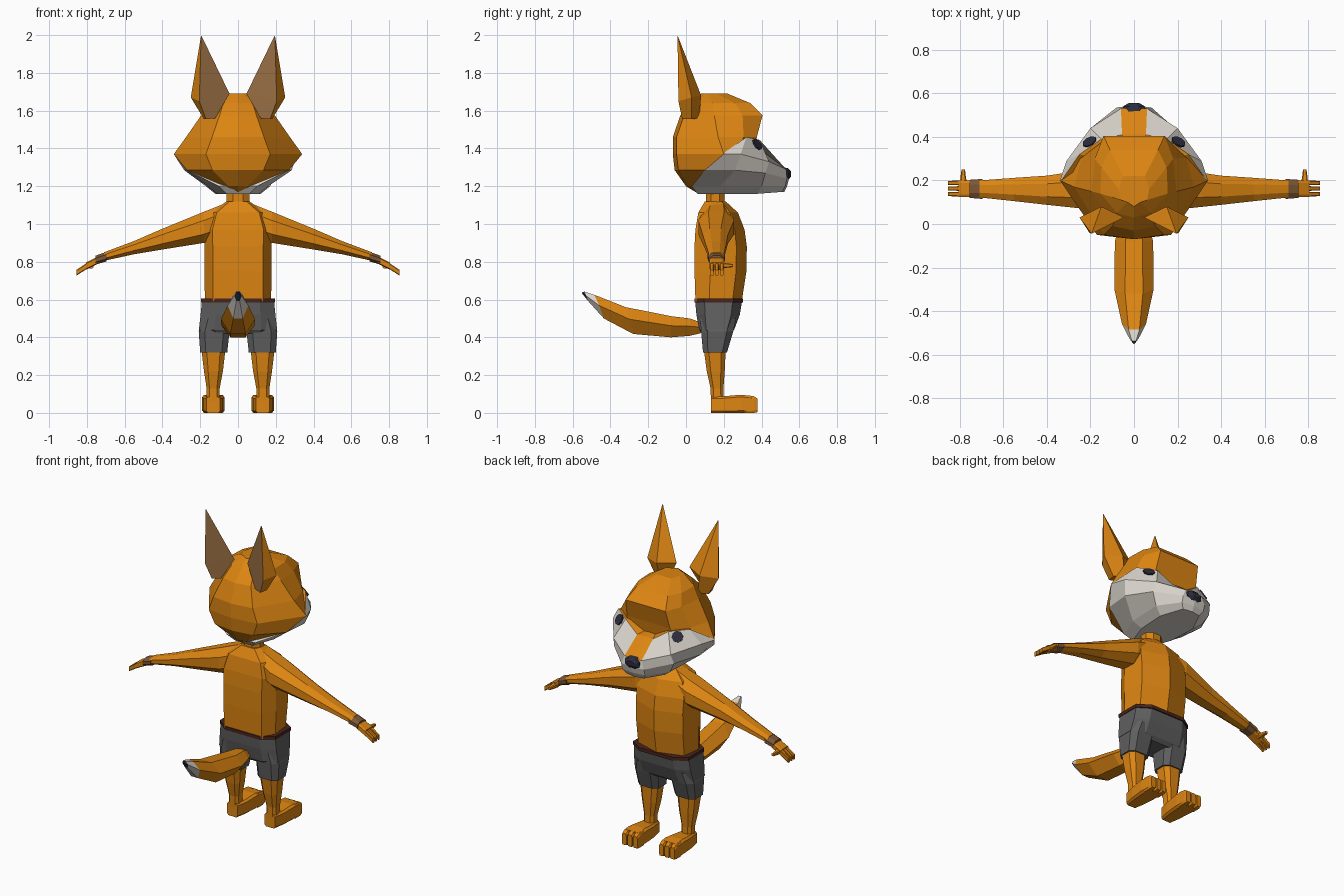
import bpy, bmesh, math
from mathutils import Vector


def material(name, rgb):
    m = bpy.data.materials.new(name)
    m.diffuse_color = (*rgb, 1)
    return m


ORANGE = material("orange fur", (0.72, 0.235, 0.006))
WHITE = material("white fur", (0.70, 0.66, 0.60))
GREY = material("grey cloth", (0.115, 0.115, 0.115))
BROWN = material("inner ear brown", (0.33, 0.165, 0.06))
BELT = material("dark red brown leather", (0.065, 0.017, 0.012))
BAND = material("wristband brown", (0.20, 0.095, 0.035))
DARK = material("blue black", (0.025, 0.025, 0.045))


def loft(name, rings, mats, rule=None):
    """Skin a list of equal rings; rule(ring, segment) picks the material."""
    bm = bmesh.new()
    vs = [[bm.verts.new(p) for p in r] for r in rings]
    n = len(rings[0])
    for i in range(len(vs) - 1):
        for j in range(n):
            k = (j + 1) % n
            f = bm.faces.new((vs[i][j], vs[i][k], vs[i + 1][k], vs[i + 1][j]))
            f.material_index = rule(i, j) if rule else 0
    bm.faces.new(vs[0][::-1])
    cap = bm.faces.new(vs[-1])
    cap.material_index = rule(len(vs) - 2, 0) if rule else 0
    bmesh.ops.recalc_face_normals(bm, faces=bm.faces[:])
    me = bpy.data.meshes.new(name)
    bm.to_mesh(me)
    bm.free()
    for m in mats:
        me.materials.append(m)
    ob = bpy.data.objects.new(name, me)
    bpy.context.collection.objects.link(ob)
    return ob


def both(half):
    """Complete a half ring whose last point lies on the middle plane."""
    return [Vector(p) for p in half] + [Vector((-p[0], p[1], p[2])) for p in half[-2::-1]]


def box_ring(axis, at, a0, a1, b0, b1, c=0.28):
    """Chamfered rectangle across an axis; a and b are the other two axes."""
    am, bm_, ah, bh = (a0 + a1) / 2, (b0 + b1) / 2, (a1 - a0) / 2, (b1 - b0) / 2
    k = 1 - 2 * c
    out = []
    for u, v in ((1, -k), (1, k), (k, 1), (-k, 1), (-1, k), (-1, -k), (-k, -1), (k, -1)):
        p = [am + u * ah, bm_ + v * bh]
        p.insert("xyz".index(axis), at)
        out.append(Vector(p))
    return out


def tube(name, axis, rows, mat, c=0.28):
    return loft(name, [box_ring(axis, *r, c) for r in rows], [mat])


def pair(name, axis, rows, mat, c=0.28):
    rings = [box_ring(axis, *r, c) for r in rows]
    mirror_pair(name, rings, [mat])


def mirror_pair(name, rings, mats, rule=None):
    for side, s in (("right", 1), ("left", -1)):
        loft(f"{side}_{name}", [[(p[0] * s, p[1], p[2]) for p in r] for r in rings], mats, rule)


# Skull: height, side width, back, side depth, temple x/y, brow x/y
skull = []
for z, w, yb, ys, mx, my, fx, yf in (
        (1.17, .06, .05, .10, .06, .14, .05, .20),
        (1.20, .10, .00, .06, .09, .14, .07, .22),
        (1.285, .27, -.06, .10, .24, .20, .16, .30),
        (1.37, .34, -.07, .20, .285, .275, .17, .36),
        (1.46, .275, -.07, .17, .24, .305, .15, .375),
        (1.575, .195, -.03, .15, .18, .30, .14, .405),
        (1.64, .155, .03, .14, .15, .26, .11, .34),
        (1.69, .06, .08, .11, .07, .16, .05, .22)):
    half = [(0, yb, z), (w * .5, yb + .02, z), (w, ys, z), (mx, my, z), (fx, yf, z), (0, yf, z)]
    skull.append([Vector(p) for p in half] +
                 [Vector((-p[0], p[1], p[2])) for p in half[-2:0:-1]])
loft("skull", skull, [ORANGE])

# Cheeks and muzzle, with the orange bridge along the top
muzzle = [both(h) for h in (
    [(.06, .06, 1.16), (.11, .20, 1.16), (.12, .38, 1.16), (.06, .51, 1.17), (0, .52, 1.17)],
    [(.10, .03, 1.20), (.16, .18, 1.20), (.17, .40, 1.20), (.08, .525, 1.20), (0, .535, 1.20)],
    [(.27, .10, 1.285), (.285, .26, 1.285), (.21, .42, 1.27), (.08, .535, 1.24), (0, .545, 1.24)],
    [(.34, .20, 1.37), (.31, .29, 1.37), (.20, .44, 1.33), (.06, .53, 1.29), (0, .53, 1.29)],
    [(.33, .205, 1.38), (.25, .32, 1.46), (.15, .39, 1.445), (.055, .41, 1.38), (0, .41, 1.385)])]
centre = Vector((0, .25, 1.41))
muzzle.append([p.lerp(centre, .5) for p in muzzle[-1]])
loft("muzzle", muzzle, [WHITE, ORANGE],
     lambda i, j: 1 if i == 4 or (i == 3 and j in (3, 4)) else 0)

# Nose
tube("nose", "y", [(.515, -.055, .055, 1.235, 1.30), (.54, -.05, .05, 1.23, 1.295),
                   (.555, -.025, .025, 1.25, 1.28)], DARK)

# Eyes: thin plates lying on the upper cheek faces
upper, lower = Vector((.155, .386, 1.443)), Vector((.20, .44, 1.33))
outer = Vector((.25, .32, 1.46))
along = (outer - upper).normalized()
normal = (lower - upper).cross(outer - upper).normalized()
if normal.y < 0:
    normal.negate()
down = along.cross(normal)
if down.z > 0:
    down.negate()
eye_mid = upper + along * .042 + down * .034
eye = [[eye_mid + along * .034 * math.cos(a) + down * .034 * math.sin(a) + normal * h
        for a in [math.tau * i / 8 for i in range(8)]] for h in (-.001, .008)]
mirror_pair("eye", eye, [DARK])

# Ears with a brown face turned backwards
tip = Vector((.195, -.045, 2.0))
base = [(.18, .03, 1.555), (.17, -.02, 1.555), (.12, .00, 1.56), (.13, .07, 1.56)]
wide = [(.25, .03, 1.67), (.205, -.04, 1.65), (.045, .03, 1.69), (.15, .08, 1.68)]
ear = [[Vector(p) for p in base], [Vector(p) for p in wide]]
ear.append([p.lerp(tip, .985) for p in ear[1]])
mirror_pair("ear", ear, [ORANGE, BROWN], lambda i, j: 1 if j == 1 else 0)

# Neck and torso
tube("neck", "z", [(1.08, -.075, .075, .09, .22), (1.12, -.06, .06, .105, .205),
                   (1.20, -.06, .06, .105, .205)], ORANGE)
torso = []
for z, w, yb, yf in ((.59, .175, .05, .295), (.75, .178, .045, .32), (.88, .178, .045, .322),
                     (.97, .18, .05, .31), (1.06, .15, .065, .275), (1.12, .06, .10, .21)):
    half = [(w * .75, yb, z), (w, yb * .7 + yf * .3, z),
            (w * .92, yf - (yf - yb) * .2, z), (0, yf, z)]
    torso.append(both(half))
loft("torso", torso, [ORANGE])

# Arms, wristbands and hands
pair("arm", "x", [(.06, .09, .24, .94, 1.112), (.18, .065, .255, .90, 1.065),
                  (.40, .088, .222, .865, .975), (.55, .105, .212, .84, .91),
                  (.71, .122, .20, .805, .85)], ORANGE)
pair("wristband", "x", [(.695, .115, .207, .802, .853), (.755, .12, .203, .785, .832)], BAND)
pair("palm", "x", [(.74, .125, .20, .79, .828), (.805, .125, .20, .757, .796)], ORANGE, .15)
for n in range(3):
    y = .126 + n * .026
    pair(f"finger_{n + 1}", "x", [(.795, y, y + .022, .765, .797),
                                  (.855, y + .002, y + .02, .727, .757)], ORANGE, .15)
pair("thumb", "y", [(.18, .765, .80, .765, .80), (.215, .772, .797, .768, .792),
                    (.25, .776, .792, .772, .788)], ORANGE, .2)

# Shorts and belt
tube("shorts_hips", "z", [(.60, -.19, .19, .048, .298), (.52, -.198, .198, .055, .285),
                          (.44, -.207, .207, .07, .255), (.42, -.18, .18, .085, .235)], GREY, .2)
pair("shorts_leg", "z", [(.50, .03, .19, .075, .265), (.43, .045, .208, .08, .25),
                         (.32, .057, .20, .09, .217)], GREY, .2)
tube("belt", "z", [(.585, -.195, .195, .044, .303), (.606, -.195, .195, .044, .303)], BELT, .2)

# Legs, feet and toes
pair("leg", "z", [(.33, .067, .193, .095, .21), (.22, .08, .18, .11, .205),
                  (.13, .097, .166, .13, .198), (.06, .097, .166, .132, .20)], ORANGE, .22)
pair("foot", "y", [(.132, .095, .168, 0, .085), (.20, .08, .182, 0, .088),
                   (.29, .072, .19, 0, .096), (.35, .074, .188, 0, .09)], ORANGE, .12)
for n in range(3):
    x = .073 + n * .039
    pair(f"toe_{n + 1}", "y", [(.31, x, x + .037, 0, .094), (.36, x, x + .037, 0, .088),
                               (.378, x + .003, x + .034, .004, .076)], ORANGE, .15)

# Tail: depth, half width, bottom, top; white end and dark tip
tail = []
for y, w, z0, z1, lean in ((.09, .03, .425, .475, 0), (.02, .06, .408, .50, 0),
                           (-.08, .088, .40, .512, 0), (-.30, .09, .418, .56, .02),
                           (-.46, .055, .50, .625, .025), (-.528, .02, .592, .642, .01),
                           (-.55, .003, .632, .638, 0)):
    zm = z0 + (z1 - z0) * .55
    tail.append([(w, y, zm), (w * .45, y - lean, z1), (-w * .45, y - lean, z1),
                 (-w, y, zm), (-w * .45, y + lean, z0), (w * .45, y + lean, z0)])
loft("tail", tail, [ORANGE, WHITE, DARK], lambda i, j: max(0, i - 3))
